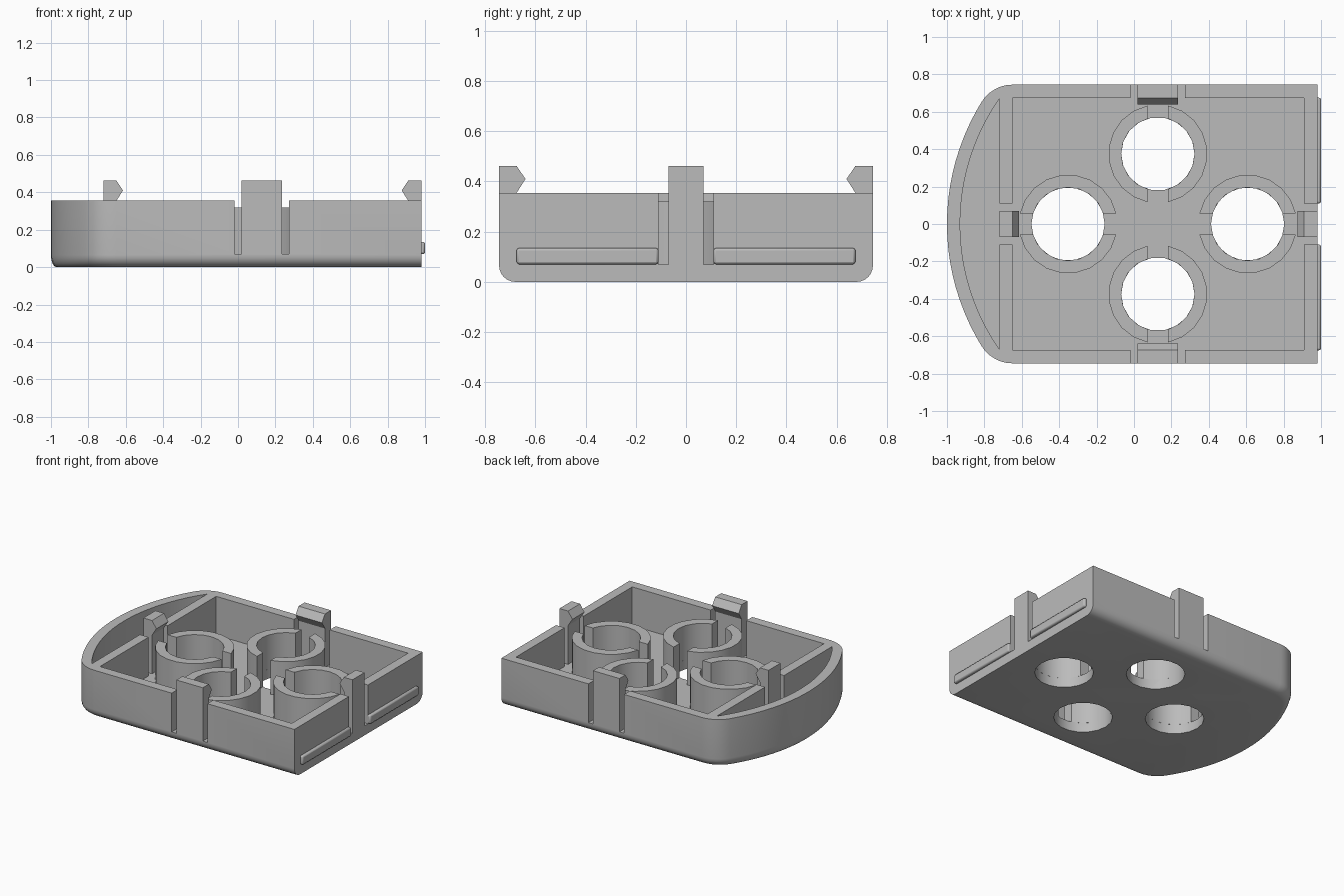
import bpy, bmesh
from math import sin, cos, asin, pi, radians
from mathutils import Matrix

if "Cube" in bpy.data.objects:
    bpy.data.objects.remove(bpy.data.objects["Cube"])

grey = bpy.data.materials.new("plain grey")
grey.use_nodes = True
grey.diffuse_color = (0.5, 0.5, 0.5, 1)
grey.node_tree.nodes["Principled BSDF"].inputs["Base Color"].default_value = (0.5, 0.5, 0.5, 1)

WALL, FLOOR, TOP = 0.07, 0.07, 0.355
RIGHT, SIDE = 0.98, 0.745
MID = 0.1275                       # centre of the ring pattern and side clips


def loft(name, rings, matrix=Matrix()):
    """Solid through a stack of matching point rings."""
    bm = bmesh.new()
    rows = [[bm.verts.new(p) for p in ring] for ring in rings]
    for a, b in zip(rows, rows[1:]):
        for i in range(len(a)):
            j = (i + 1) % len(a)
            bm.faces.new((a[i], a[j], b[j], b[i]))
    bm.faces.new(rows[0])
    bm.faces.new(rows[-1])
    bm.transform(matrix)
    bmesh.ops.recalc_face_normals(bm, faces=bm.faces)
    mesh = bpy.data.meshes.new(name)
    bm.to_mesh(mesh)
    bm.free()
    mesh.materials.append(grey)
    obj = bpy.data.objects.new(name, mesh)
    bpy.context.collection.objects.link(obj)
    return obj


def prism(name, outline, z0, z1, matrix=Matrix()):
    return loft(name, [[(x, y, z) for x, y in outline] for z in (z0, z1)], matrix)


def box(name, x0, x1, y0, y1, z0, z1):
    return prism(name, [(x0, y0), (x1, y0), (x1, y1), (x0, y1)], z0, z1)


def arc(cx, cy, r, a0, a1, n):
    return [(cx + r * cos(a0 + (a1 - a0) * i / n), cy + r * sin(a0 + (a1 - a0) * i / n))
            for i in range(n + 1)]


def activate(obj):
    bpy.ops.object.select_all(action='DESELECT')
    obj.select_set(True)
    bpy.context.view_layer.objects.active = obj


def smooth(obj):
    activate(obj)
    bpy.ops.object.shade_smooth_by_angle(angle=radians(30))


def cut(obj, cutter):
    mod = obj.modifiers.new("cut", 'BOOLEAN')
    mod.operation, mod.solver, mod.object = 'DIFFERENCE', 'EXACT', cutter
    activate(obj)
    bpy.ops.object.modifier_apply(modifier=mod.name)
    bpy.data.objects.remove(cutter)


# Tray body: bowed left end, square right end, rounded lower edge
bow_x, bow_r, corner_r = 0.244, 1.244, 0.194
tangent = radians(148.35)
outline = [(RIGHT, SIDE)]
outline += arc(-0.65, SIDE - corner_r, corner_r, pi / 2, tangent, 6)
outline += arc(bow_x, 0, bow_r, tangent, 2 * pi - tangent, 20)[1:-1]
outline += arc(-0.65, corner_r - SIDE, corner_r, 2 * pi - tangent, 1.5 * pi, 6)
outline += [(RIGHT, -SIDE)]
rings = []
for i in range(7):
    t = pi / 2 * i / 6
    inset, z = 1 - sin(t), 0.065 * (1 - cos(t))
    rings.append([(x * (1 - 0.03 * inset) if x < 0 else x,
                   y * (1 - 0.087 * inset), z) for x, y in outline])
rings.append([(x, y, TOP) for x, y in outline])
tray = loft("tray_body", rings)

# Main compartment, bowed end pocket, and openings for the four clips
cut(tray, box("cutter", -0.65, RIGHT - WALL, WALL - SIDE, SIDE - WALL, FLOOR, 1))
half = asin(0.67 / (bow_r - WALL))
cut(tray, prism("cutter", arc(bow_x, 0, bow_r - WALL, pi - half, pi + half, 20), FLOOR, 1))
cut(tray, box("cutter", MID - 0.145, MID + 0.145, -1, 1, FLOOR, 1))
cut(tray, box("cutter", -0.74, 1.1, -0.11, 0.11, FLOOR, 1))

# Split rings around floor holes; the gaps point to the pattern centre
INNER, OUTER, GAP = 0.196, 0.264, 0.055
a_out, a_in = asin(GAP / OUTER), asin(GAP / INNER)
half_ring = (arc(0, 0, OUTER, a_out, pi - a_out, 9)
             + arc(0, 0, INNER, pi - a_in, a_in, 8))
centres = {"right": (MID + 0.48, 0, 0), "back": (MID, 0.375, pi / 2),
           "left": (MID - 0.48, 0, pi), "front": (MID, -0.375, -pi / 2)}
for side, (x, y, turn) in centres.items():
    cut(tray, prism("cutter", arc(x, y, INNER, 0, 2 * pi, 18)[:-1], -1, 1))
    for k in range(2):
        place = Matrix.Translation((x, y, 0)) @ Matrix.Rotation(turn + k * pi, 4, 'Z')
        smooth(prism(f"{side}_ring_half_{k + 1}", half_ring, FLOOR, 0.32, place))
smooth(tray)

# Snap clips: upright tab with an inward hook; profile is (outward, height)
profile = [(0, FLOOR), (0, 0.462), (-WALL, 0.462), (-0.105, 0.41),
           (-WALL, TOP), (-WALL, FLOOR)]
clips = {"right": (RIGHT, 0, 0, 0.07), "back": (MID, SIDE, pi / 2, 0.1075),
         "left": (-0.72, 0, pi, 0.07), "front": (MID, -SIDE, -pi / 2, 0.1075)}
for side, (x, y, turn, w) in clips.items():
    place = Matrix.Translation((x, y, 0)) @ Matrix.Rotation(turn, 4, 'Z')
    loft(f"{side}_clip", [[(u, v, z) for u, z in profile] for v in (-w, w)], place)

# Ridges on the square end
for name, y0, y1 in (("front_ridge", -0.675, -0.11), ("back_ridge", 0.11, 0.675)):
    ridge = box(name, 0.96, 1.0, y0, y1, 0.07, 0.135)
    bevel = ridge.modifiers.new("soft edges", 'BEVEL')
    bevel.width, bevel.segments = 0.01, 2
    smooth(ridge)
